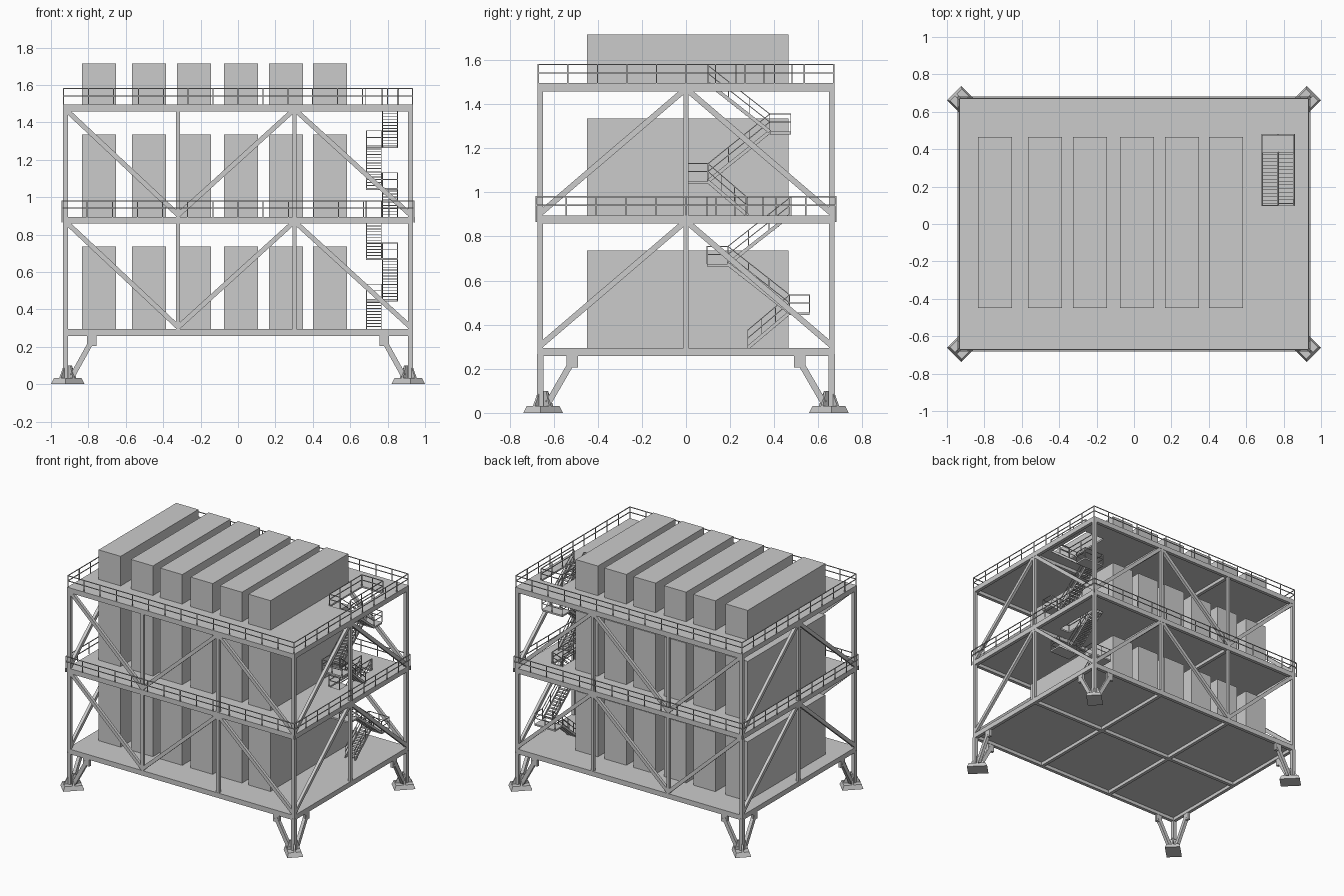
import bpy, bmesh
from math import pi
from mathutils import Matrix, Vector

if "Cube" in bpy.data.objects:
    bpy.data.objects.remove(bpy.data.objects["Cube"])

X, Y = 0.935, 0.673
DECKS = [0.295, 0.895, 1.495]
BEAM = 0.037
COLS_X = [-X + .0125, -0.32, 0.302, X - .0125]
COLS_Y = [-Y + .0125, 0, Y - .0125]


def box(bm, x0, x1, y0, y1, z0, z1):
    m = Matrix.Translation(((x0 + x1) / 2, (y0 + y1) / 2, (z0 + z1) / 2))
    bmesh.ops.create_cube(bm, size=1, matrix=m @ Matrix.Diagonal((x1 - x0, y1 - y0, z1 - z0, 1)))


def bar(bm, p, q, w, h=None):
    p, q = Vector(p), Vector(q)
    d = (q - p).normalized()
    side = d.cross(Vector((0, 0, 1)))
    side = Vector((0, 1, 0)) if side.length < 1e-4 else side.normalized()
    up = side.cross(d)
    rot = Matrix((d, side, up)).transposed().to_4x4()
    m = Matrix.Translation((p + q) / 2) @ rot @ Matrix.Diagonal(((q - p).length, w, h or w, 1))
    bmesh.ops.create_cube(bm, size=1, matrix=m)


def frustum(bm, x, y, z0, z1, bottom, top, angle):
    m = Matrix.Translation((x, y, 0)) @ Matrix.Rotation(angle, 4, 'Z')
    v = bmesh.ops.create_cube(bm, size=1)['verts']
    for k in v:
        s = top if k.co.z > 0 else bottom
        k.co = m @ Vector((k.co.x * s[0], k.co.y * s[1], z1 if k.co.z > 0 else z0))


def rail(bm, p, q, n, h=0.085, t=0.005):
    # posts plus top and middle rail between two foot points
    p, q = Vector(p), Vector(q)
    for f in (0.55, 1):
        o = Vector((0, 0, h * f))
        bar(bm, p + o, q + o, t)
    for i in range(n + 1):
        b = p.lerp(q, i / n)
        bar(bm, b, b + Vector((0, 0, h)), t)


def make(name, bm):
    me = bpy.data.meshes.new(name)
    bm.to_mesh(me)
    bm.free()
    ob = bpy.data.objects.new(name, me)
    bpy.context.collection.objects.link(ob)


# Decks: plate (with stair opening) over a beam grid
HOLES = [None, (0.685, 0.768, 0.095, 0.475), (0.685, 0.855, 0.10, 0.48)]
for i, (z, hole) in enumerate(zip(DECKS, HOLES)):
    bm = bmesh.new()
    a = z - 0.012
    if hole:
        hx0, hx1, hy0, hy1 = hole
        box(bm, -X, hx0, -Y, Y, a, z)
        box(bm, hx1, X, -Y, Y, a, z)
        box(bm, hx0, hx1, -Y, hy0, a, z)
        box(bm, hx0, hx1, hy1, Y, a, z)
    else:
        box(bm, -X, X, -Y, Y, a, z)
    make(f"deck_plate_{i + 1}", bm)
    bm = bmesh.new()
    for y in COLS_Y:
        box(bm, -X, X, y - .0125, y + .0125, z - BEAM, z - .002)
    for x in COLS_X:
        box(bm, x - .0125, x + .0125, -Y, Y, z - BEAM, z - .002)
    make(f"deck_beams_{i + 1}", bm)

# Columns and diagonal braces per storey
cols, braces = bmesh.new(), bmesh.new()
for lo, hi in zip(DECKS, DECKS[1:]):
    for s in (-1, 1):
        y = s * COLS_Y[2]
        for x in COLS_X:
            w = .0125 if abs(x) > .5 else .011
            box(cols, x - w, x + w, y - w, y + w, lo, hi - BEAM)
        x = s * COLS_X[3]
        box(cols, x - .011, x + .011, -.011, .011, lo, hi - BEAM)
        zs = [hi - .025, lo + .01, hi - .025, lo + .01]
        for k in range(3):
            bar(braces, (COLS_X[k], y, zs[k]), (COLS_X[k + 1], y, zs[k + 1]), .022, .026)
        for t in (-1, 1):
            bar(braces, (x, 0, hi - .025), (x, t * COLS_Y[2], lo + .01), .022, .026)
make("columns", cols)
make("diagonal_braces", braces)

# Legs: post, two struts, brackets and a gusseted footing at every corner
bm, feet = bmesh.new(), bmesh.new()
zb = DECKS[0] - BEAM
for sx in (-1, 1):
    for sy in (-1, 1):
        cx, cy = sx * .9225, sy * .6605
        box(bm, cx - .014, cx + .014, cy - .014, cy + .014, .03, zb + .01)
        bar(bm, (sx * .885, cy, .045), (sx * .78, cy, .235), .024, .028)
        bar(bm, (cx, sy * .625, .045), (cx, sy * .515, .235), .024, .028)
        bx, by = sx * .782, sy * .515
        box(bm, bx - .026, bx + .026, cy - .01, cy + .01, .205, zb + .01)
        box(bm, cx - .01, cx + .01, by - .026, by + .026, .205, zb + .01)
        ang = pi / 4 * sx * sy
        fx, fy = sx * .91, sy * .648
        frustum(feet, fx, fy, 0, .032, (.145, .109), (.12, .09), ang)
        frustum(feet, fx, fy, .03, .1, (.12, .012), (.05, .012), ang)
        frustum(feet, fx, fy, .03, .1, (.012, .09), (.012, .05), ang)
make("legs", bm)
make("feet", feet)

# Equipment cabinets: six long blocks on each deck
for i, top in enumerate((.737, 1.335, 1.715)):
    bm = bmesh.new()
    for x in (-.742, -.476, -.235, .016, .257, .492):
        box(bm, x - .091, x + .091, -.45, .464, DECKS[i], top)
    make(f"cabinets_{i + 1}", bm)

# Perimeter guard rails on the upper two decks
for z, off in ((DECKS[1], .006), (DECKS[2], -.003)):
    bm = bmesh.new()
    a, b = X + off, Y + off
    for s in (-1, 1):
        rail(bm, (-a, s * b, z), (a, s * b, z), 14)
        rail(bm, (s * a, -b, z), (s * a, b, z), 10)
        if off > 0:
            for t in (-1, 1):
                box(bm, s * a - .004, s * a + .004, t * b - .004, t * b + .004, z - .03, z)
    make("guard_rail", bm)

# Stairs: flights (lane, start y/z, end y/z) alternate between two lanes
LANES = ((.687, .766), (.773, .853))
FLIGHTS = [(0, .28, .295, .47, .455), (1, .47, .455, .19, .675), (0, .19, .675, .47, .895),
           (1, .28, .895, .10, 1.05), (0, .10, 1.05, .38, 1.275), (1, .38, 1.275, .10, 1.495)]
steps, hand = bmesh.new(), bmesh.new()
for lane, y0, z0, y1, z1 in FLIGHTS:
    x0, x1 = LANES[lane]
    n = round((z1 - z0) / .0155)
    for k in range(1, n):
        y, z = y0 + (y1 - y0) * k / n, z0 + (z1 - z0) * k / n
        box(steps, x0, x1, y - .011, y + .011, z - .004, z)
    for x in (x0, x1):
        bar(steps, (x, y0, z0), (x, y1, z1), .004, .016)
        rail(hand, (x, y0, z0), (x, y1, z1), 3, .08, .004)
make("stair_flights", steps)

# Landings with rails on the outer sides
land = bmesh.new()
for y_in, y_out, z in ((.47, .56, .455), (.19, .095, .675), (.10, .005, 1.05), (.38, .475, 1.275)):
    box(land, .685, .855, min(y_in, y_out), max(y_in, y_out), z - .012, z)
    rail(hand, (.687, y_out, z), (.853, y_out, z), 2, .08, .004)
    for x in (.687, .853):
        rail(hand, (x, y_in, z), (x, y_out, z), 1, .08, .004)
make("stair_landings", land)
make("stair_handrails", hand)

# Guard rails around the stair openings
bm = bmesh.new()
z = DECKS[1]
for x in (.683, .77):
    rail(bm, (x, .095, z), (x, .475, z), 3)
rail(bm, (.683, .095, z), (.77, .095, z), 1)
z = DECKS[2]
for x in (.683, .857):
    rail(bm, (x, .10, z), (x, .48, z), 3)
rail(bm, (.683, .48, z), (.857, .48, z), 2)
rail(bm, (.683, .10, z), (.77, .10, z), 1)
make("opening_rails", bm)
